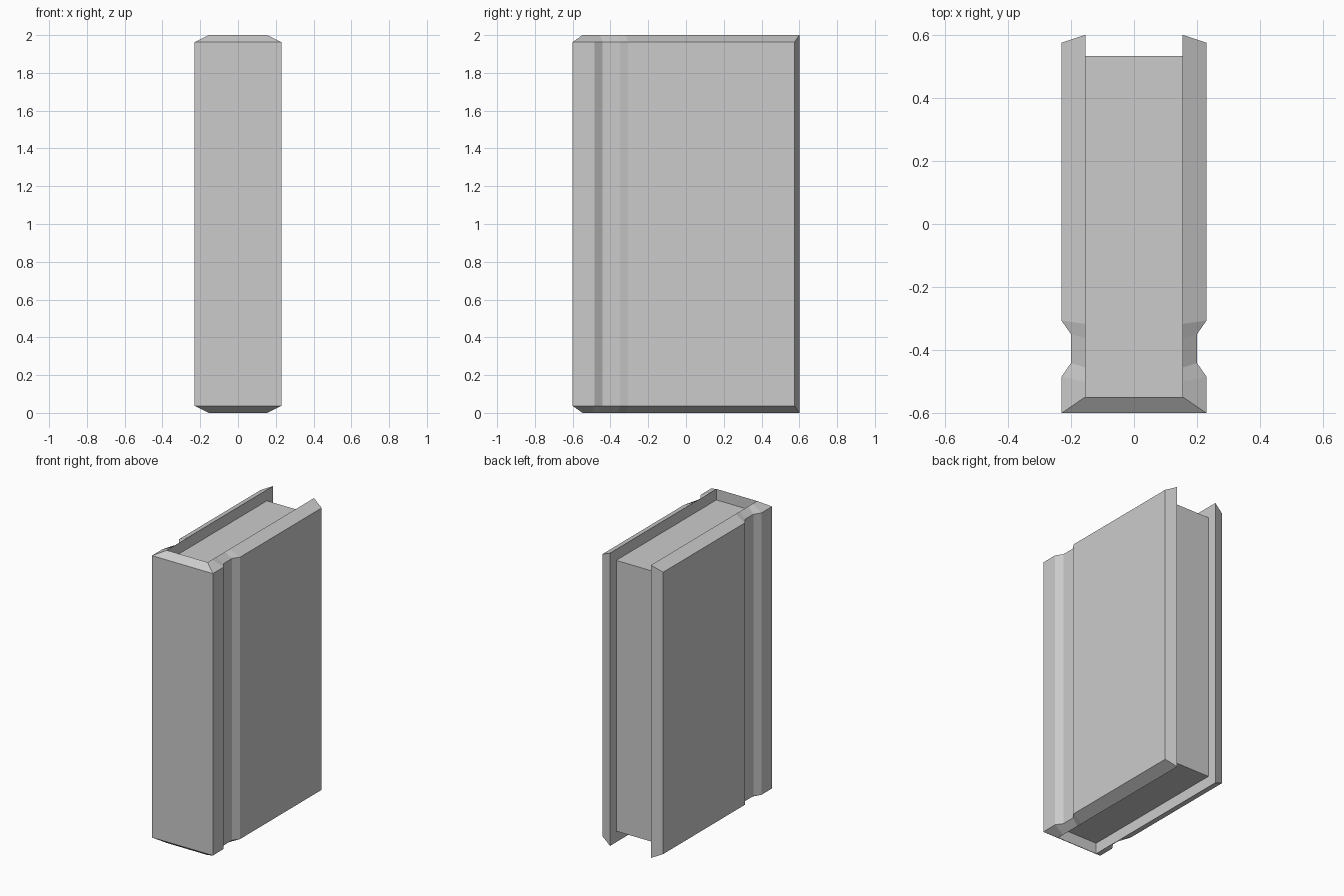
import bpy, bmesh

if "Cube" in bpy.data.objects:
    bpy.data.objects.remove(bpy.data.objects["Cube"])

X_IN = 0.154          # inner face of the boards
RIM = 0.037           # height of the sloping rim
PAGE_INSET = 0.075    # how far the pages sit below the rim


def finish(bm, name):
    bmesh.ops.recalc_face_normals(bm, faces=bm.faces)
    mesh = bpy.data.meshes.new(name)
    bm.to_mesh(mesh)
    bm.free()
    obj = bpy.data.objects.new(name, mesh)
    bpy.context.collection.objects.link(obj)
    return obj


# Cover: one side, fore edge to spine, as (outer x, outer y, inner y)
half = [
    (0.23, 0.575, 0.60),
    (0.23, -0.306, -0.317),
    (0.20, -0.349, -0.362),
    (0.20, -0.441, -0.455),
    (0.23, -0.4845, -0.500),
    (0.23, -0.60, -0.548),
]
path = [(x, yo, X_IN, yi) for x, yo, yi in half]
path += [(-x, yo, -xi, yi) for x, yo, xi, yi in reversed(path)]

bm = bmesh.new()
sections = []
for xo, yo, xi, yi in path:
    ring = [(xo, yo, RIM), (xo, yo, 2 - RIM), (xi, yi, 2), (xi, yi, 0)]
    sections.append([bm.verts.new(co) for co in ring])
for a, b in zip(sections, sections[1:]):
    for i in range(4):
        j = (i + 1) % 4
        bm.faces.new((a[i], a[j], b[j], b[i]))
bm.faces.new(sections[0])
bm.faces.new(sections[-1])
finish(bm, "book_cover")

# Page block set inside the cover
y0, y1 = -0.548, 0.533
bm = bmesh.new()
bmesh.ops.create_cube(bm, size=1)
bmesh.ops.scale(bm, vec=(2 * X_IN, y1 - y0, 2 - 2 * PAGE_INSET), verts=bm.verts)
bmesh.ops.translate(bm, vec=(0, (y0 + y1) / 2, 1), verts=bm.verts)
finish(bm, "page_block")
